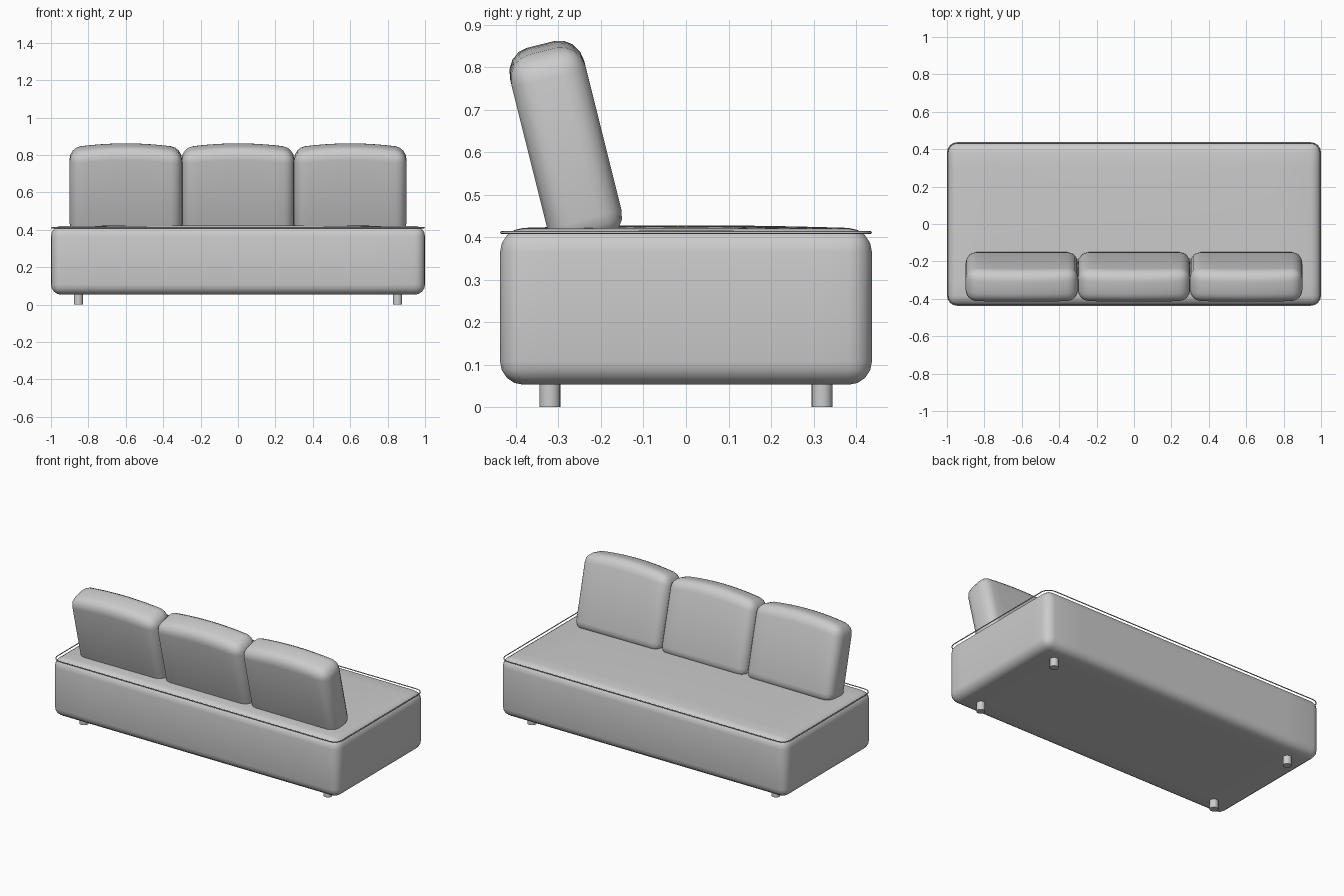
import bpy, bmesh, math
from mathutils import Vector

if "Cube" in bpy.data.objects:
    bpy.data.objects.remove(bpy.data.objects["Cube"])


def finish(bm, name, loc=(0, 0, 0), tilt=0.0):
    mesh = bpy.data.meshes.new(name)
    bm.to_mesh(mesh)
    bm.free()
    ob = bpy.data.objects.new(name, mesh)
    bpy.context.collection.objects.link(ob)
    ob.location = loc
    ob.rotation_euler = (tilt, 0, 0)
    bpy.ops.object.select_all(action='DESELECT')
    ob.select_set(True)
    bpy.context.view_layer.objects.active = ob
    bpy.ops.object.shade_smooth_by_angle(angle=math.radians(40))
    return ob


def padded_box(name, size, radius, crown, loc, tilt=0.0, crown_y=False):
    """Rounded box whose top swells upward in the middle."""
    half = Vector(size) / 2
    bm = bmesh.new()
    bmesh.ops.create_cube(bm, size=1)
    bmesh.ops.scale(bm, vec=size, verts=bm.verts)
    bmesh.ops.bevel(bm, geom=bm.edges[:], offset=radius, segments=4,
                    profile=0.5, affect='EDGES')
    # slice across so the crown has geometry to bend
    for axis in ((0, 1) if crown_y else (0,)):
        flat = half[axis] - radius
        for i in range(1, 10):
            co, no = Vector(), Vector()
            co[axis] = -flat + 2 * flat * i / 10
            no[axis] = 1
            bmesh.ops.bisect_plane(bm, geom=bm.verts[:] + bm.edges[:] + bm.faces[:],
                                   plane_co=co, plane_no=no)
    for v in bm.verts:
        w = max(0, v.co.z / half.z) * (1 - (v.co.x / half.x) ** 2)
        if crown_y:
            w *= 1 - (v.co.y / half.y) ** 2
        v.co.z += crown * w
    return finish(bm, name, loc, tilt)


# upholstered base
padded_box("seat_base", (2.0, 0.875, 0.367), 0.055, 0.008, (0, 0, 0.2365), crown_y=True)

# three leaning back cushions
for i, x in enumerate((-0.6, 0, 0.6)):
    padded_box(f"back_cushion_{i + 1}", (0.6, 0.18, 0.456), 0.057, 0.025,
               (x, -0.2805, 0.608), math.radians(14))

# piping loop around the top of the base
curve = bpy.data.curves.new("seat_piping", 'CURVE')
curve.dimensions = '3D'
curve.bevel_depth = 0.003
curve.bevel_resolution = 2
pts, r = [], 0.055
for k, (sx, sy) in enumerate(((1, 1), (-1, 1), (-1, -1), (1, -1))):
    for j in range(7):
        a = math.pi / 2 * (k + j / 6)
        pts.append((sx * (0.997 - r) + r * math.cos(a),
                    sy * (0.4345 - r) + r * math.sin(a), 0.411, 1))
spline = curve.splines.new('POLY')
spline.points.add(len(pts) - 1)
for p, co in zip(spline.points, pts):
    p.co = co
spline.use_cyclic_u = True
bpy.context.collection.objects.link(bpy.data.objects.new("seat_piping", curve))

# four short round legs
for sx in (-1, 1):
    for sy in (-1, 1):
        bm = bmesh.new()
        bmesh.ops.create_cone(bm, cap_ends=True, segments=16, radius1=0.025,
                              radius2=0.025, depth=0.06)
        side = ("left" if sx < 0 else "right")
        end = ("front" if sy < 0 else "back")
        finish(bm, f"{end}_{side}_leg", (sx * 0.853, sy * 0.32, 0.03))
